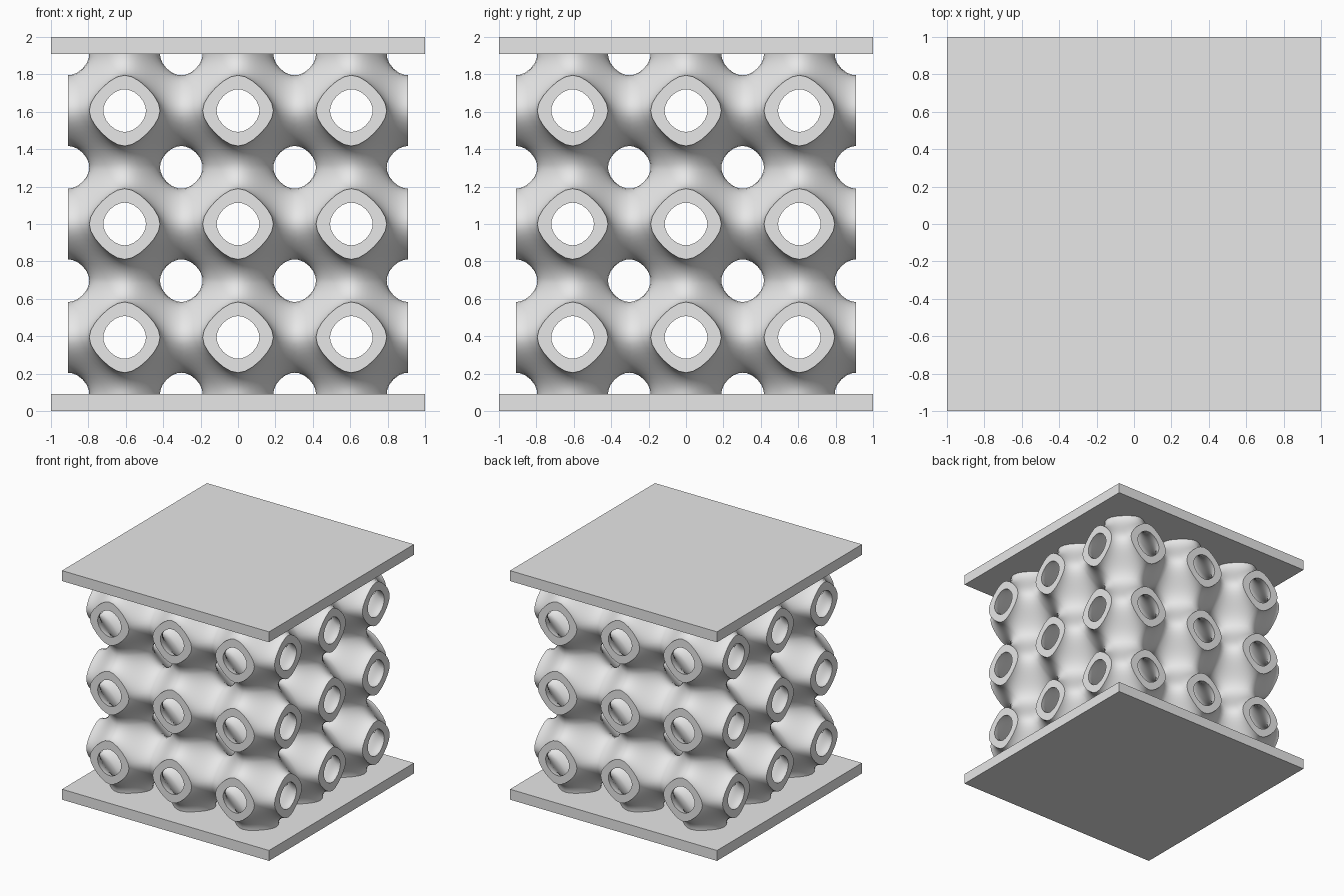
import bpy, bmesh, math
from itertools import product
from mathutils import Vector

if "Cube" in bpy.data.objects:
    bpy.data.objects.remove(bpy.data.objects["Cube"], do_unlink=True)

PLATE = 1 / 11            # plate thickness
CELL = (2 - 2 * PLATE) / 3  # lattice period
H = CELL / 2
LEVEL = 0.38              # wall lies between -LEVEL and +LEVEL
N = 6                     # subdivisions along each patch edge

grey = bpy.data.materials.new("plain grey")
grey.use_nodes = True
colour = (0.8, 0.8, 0.8, 1)
grey.diffuse_color = colour
grey.node_tree.nodes["Principled BSDF"].inputs["Base Color"].default_value = colour


def add_object(name, bm):
    mesh = bpy.data.meshes.new(name)
    bm.to_mesh(mesh)
    bm.free()
    mesh.materials.append(grey)
    obj = bpy.data.objects.new(name, mesh)
    bpy.context.collection.objects.link(obj)
    return obj


def settle(point, level):
    """Slide a point onto the surface cos x + cos y + cos z = level."""
    p = Vector(point)
    for _ in range(12):
        f = sum(math.cos(c) for c in p)
        g = Vector([-math.sin(c) for c in p])
        p += g * ((level - f) / g.length_squared)
    return p * (H / math.pi)


# Hexagonal patch filling one eighth of a cell, as a triangle grid
keys = [(i, j, 3 * N - i - j) for i in range(2 * N + 1) for j in range(2 * N + 1)
        if N <= i + j <= 3 * N]
key_set = set(keys)
triangles = []
for i, j in product(range(2 * N + 1), repeat=2):
    for corners in (((i, j), (i + 1, j), (i, j + 1)),
                    ((i + 1, j), (i + 1, j + 1), (i, j + 1))):
        tri = [(a, b, 3 * N - a - b) for a, b in corners]
        if all(k in key_set for k in tri):
            triangles.append(tri)
sheets = [{k: settle([math.pi * c / (2 * N) for c in k], level) for k in keys}
          for level in (-LEVEL, LEVEL)]
mouths = [sorted(k for k in keys if k[axis] == 2 * N) for axis in range(3)]

# Lattice: reflect the patch into every eighth of every cell
bm = bmesh.new()
for cell in product((-1, 0, 1), repeat=3):
    centre = Vector(cell) * CELL + Vector((0, 0, 1))
    for sign in product((-1, 1), repeat=3):
        walls = []
        for sheet in sheets:
            verts = {k: bm.verts.new(centre + Vector([s * c for s, c in zip(sign, p)]))
                     for k, p in sheet.items()}
            for tri in triangles:
                bm.faces.new([verts[k] for k in tri])
            walls.append(verts)
        # Flat rims where a tube ends on the outside of the block
        outer, inner = walls
        for axis in range(3):
            if cell[axis] == sign[axis]:
                for a, b in zip(mouths[axis], mouths[axis][1:]):
                    bm.faces.new((outer[a], outer[b], inner[b], inner[a]))
bmesh.ops.remove_doubles(bm, verts=bm.verts, dist=0.0005)
bmesh.ops.recalc_face_normals(bm, faces=bm.faces)
lattice = add_object("lattice_core", bm)

bpy.ops.object.select_all(action="DESELECT")
lattice.select_set(True)
bpy.context.view_layer.objects.active = lattice
bpy.ops.object.shade_smooth_by_angle(angle=math.radians(45))

# Square plates below and above
for name, z in (("bottom_plate", PLATE / 2), ("top_plate", 2 - PLATE / 2)):
    bm = bmesh.new()
    bmesh.ops.create_cube(bm, size=1)
    bmesh.ops.scale(bm, vec=(2, 2, PLATE), verts=bm.verts)
    bmesh.ops.translate(bm, vec=(0, 0, z), verts=bm.verts)
    add_object(name, bm)
